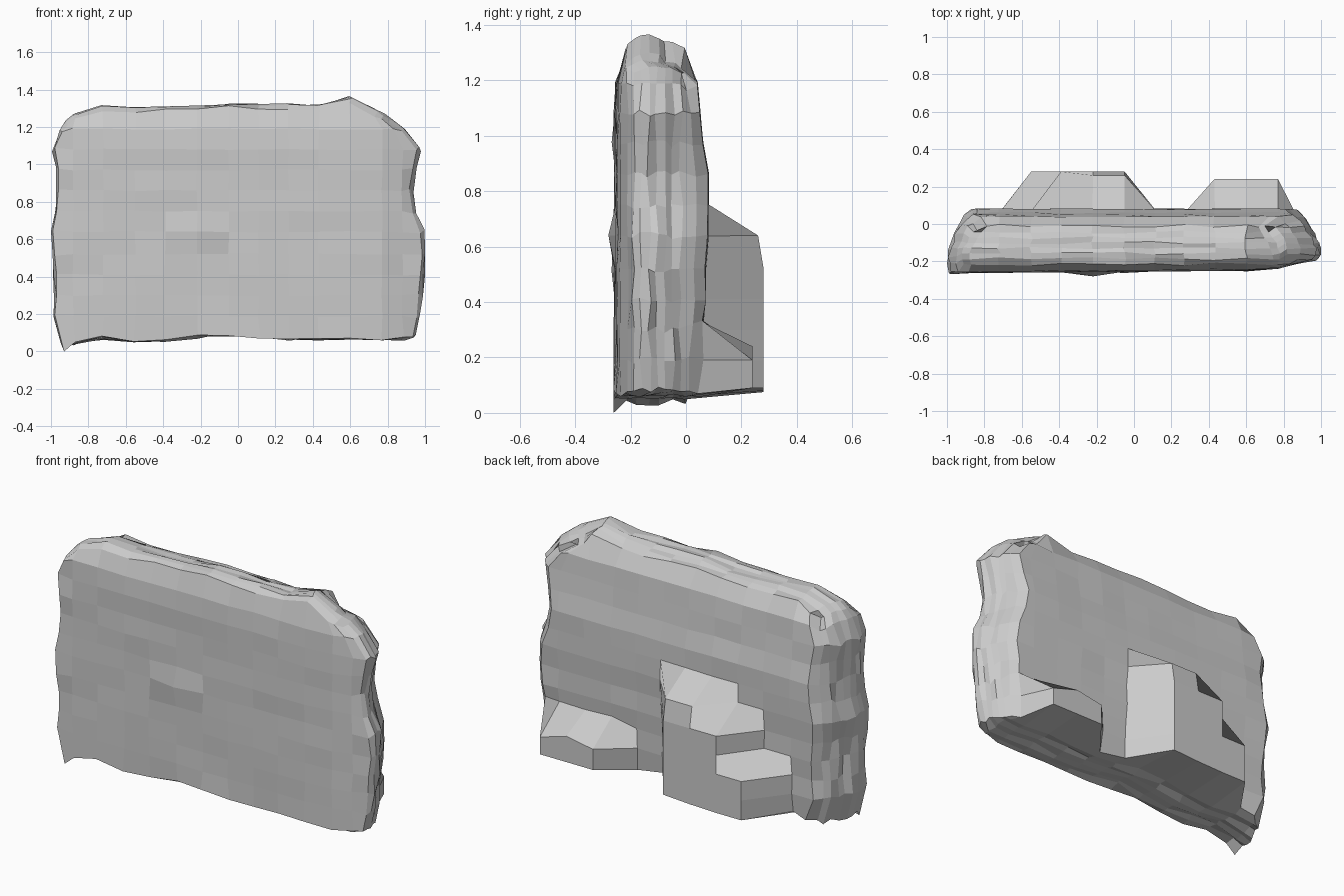
import bpy, bmesh, random

if "Cube" in bpy.data.objects:
    bpy.data.objects.remove(bpy.data.objects["Cube"])

random.seed(11)

# Column and row lines of the slab; end columns/rows follow the ragged outline
COLS = [-.94, -.88, -.72, -.55, -.39, -.22, -.05, .11, .27, .43, .6, .77, .88, .95]
ROWS = [.08, .19, .30, .41, .52, .64, .75, .86, .97, 1.08, 1.19, 1.3]
LEFT = [-.94, -.99, -.98, -.98, -.99, -1, -.98, -.97, -.97, -.99, -.95, -.92]
RIGHT = [.95, .97, .98, .99, 1, .99, .95, .93, .95, .97, .89, .82]
TOP = [1.24, 1.27, 1.32, 1.31, 1.31, 1.31, 1.33, 1.32, 1.32, 1.32, 1.36, 1.29, 1.27, 1.25]
BOTTOM = [.04, .05, .07, .06, .06, .08, .09, .08, .07, .07, .07, .07, .07, .08]
BACK = [.05, .06, .06, .07, .07, .08, .08, .08, .06, .05, .04, -.01]

# Depth layers: y, then inset at left, right, top
LAYERS = [(-.253, .01, .015, .025), (-.21, 0, .0, .01), (-.175, 0, 0, 0), (-.13, .01, .01, 0),
          (-.09, .03, .02, .005), (-.05, .04, .04, .01), (-.01, .06, .06, .025), (.04, .09, .08, .04)]
NX, NY, NZ = len(COLS) - 1, len(LAYERS) - 1, len(ROWS) - 1

# Raised blocks on the back: column index -> highest raised row
STEPPED_BLOCK = {6: 5, 5: 5, 4: 4, 3: 2}
# Low block: column index -> height of its upper edge
LOW_BLOCK = {9: .21, 10: .24, 11: .19}


def point(i, k, j):
    y, il, ir, it = LAYERS[k]
    lo, hi = LEFT[j] + il, RIGHT[j] - ir
    bot, top = BOTTOM[i], TOP[i] - it
    x = lo if i == 0 else hi if i == NX else min(max(COLS[i], lo + .04 * i), hi - .04 * (NX - i))
    z = bot if j == 0 else top if j == NZ else min(ROWS[j], top - .045 * (NZ - j))
    rim = i in (0, NX) or j in (0, NZ)
    corner = i in (0, 1, NX - 1, NX) and j > NZ - 2
    if i == NX:                                  # right end is set further back
        y = -.19 + .2 * k / NY
    elif j == NZ:
        y = -.215 + .2 * k / NY
    elif k == 0:                                 # front rounds off at right and top
        y += .008 * x + .05 * max(0, (x - .65) / .27) ** 2 + .03 * max(0, (z - 1.1) / .2) ** 2
    if k == NY:                                  # back bulges, with two raised blocks
        y = BACK[j] - (.04 if i in (0, NX) else 0)
        if j <= STEPPED_BLOCK.get(i, -1):
            return x, .28 - (.02 if j == 5 else 0), max(z, .075)
        if j < 2 and i in LOW_BLOCK:
            return x, .24, LOW_BLOCK[i] if j else .09
        if j == 2 and i > 8:
            z += .03
    r = .004 if corner or not rim else .011
    if 0 < i < NX or 0 < k < NY:
        x += random.uniform(-r, r)
    y += random.uniform(-r, r) * .8
    z += random.uniform(-r, r) * (1.2 if rim else 1)
    if (i, k, j) == (0, 0, 0):                   # lowest front corner
        z = 0
    if (i, k, j) == (5, 0, 5):                   # bump on the front
        y = -.28
    return max(-1, min(1, x)), y, z


bm = bmesh.new()
verts = {}


def quad(*keys):
    for key in keys:
        if key not in verts:
            verts[key] = bm.verts.new(point(*key))
    bm.faces.new([verts[key] for key in keys])


# Front and back faces
for k in (0, NY):
    for i in range(NX):
        for j in range(NZ):
            quad((i, k, j), (i + 1, k, j), (i + 1, k, j + 1), (i, k, j + 1))
# Rim: sides, then top and bottom
for k in range(NY):
    for i in (0, NX):
        for j in range(NZ):
            quad((i, k, j), (i, k + 1, j), (i, k + 1, j + 1), (i, k, j + 1))
    for j in (0, NZ):
        for i in range(NX):
            quad((i, k, j), (i + 1, k, j), (i + 1, k + 1, j), (i, k + 1, j))

bmesh.ops.recalc_face_normals(bm, faces=bm.faces)
mesh = bpy.data.meshes.new("rough_stone_slab")
bm.to_mesh(mesh)
bm.free()
slab = bpy.data.objects.new("rough_stone_slab", mesh)
bpy.context.collection.objects.link(slab)
